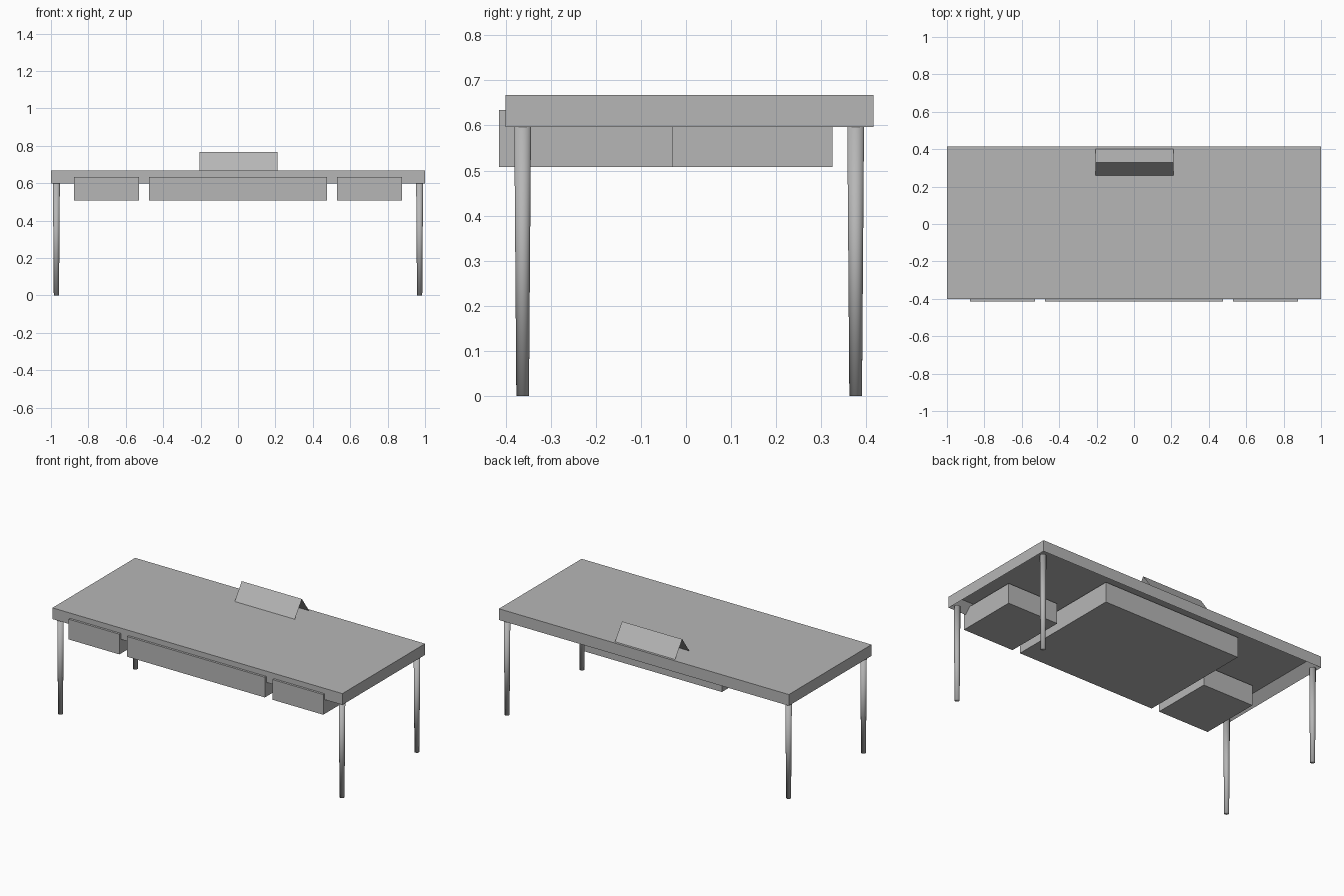
import bpy, bmesh
from mathutils import Vector

if "Cube" in bpy.data.objects:
    bpy.data.objects.remove(bpy.data.objects["Cube"])

# One mid grey for everything
grey = bpy.data.materials.new("mid_grey")
grey.diffuse_color = (0.47, 0.47, 0.47, 1)
grey.use_nodes = True
grey.node_tree.nodes["Principled BSDF"].inputs["Base Color"].default_value = grey.diffuse_color


def make_object(name, bm):
    mesh = bpy.data.meshes.new(name)
    bm.to_mesh(mesh)
    bm.free()
    mesh.materials.append(grey)
    obj = bpy.data.objects.new(name, mesh)
    bpy.context.collection.objects.link(obj)
    return obj


def box_bm(lo, hi):
    bm = bmesh.new()
    bmesh.ops.create_cube(bm, size=1)
    lo, hi = Vector(lo), Vector(hi)
    bmesh.ops.scale(bm, vec=hi - lo, verts=bm.verts)
    bmesh.ops.translate(bm, vec=(lo + hi) / 2, verts=bm.verts)
    return bm


# Table top: slab whose underside is recessed inside a rim
bm = box_bm((-1, -0.40, 0.597), (1, 0.415, 0.667))
bm.normal_update()
bottom = min(bm.faces, key=lambda f: f.calc_center_median().z)
bmesh.ops.inset_region(bm, faces=[bottom], thickness=0.05,
                       use_boundary=True, use_even_offset=True)
bmesh.ops.translate(bm, vec=(0, 0, 0.05), verts=bottom.verts)
make_object("table_top", bm)

# Tapered round legs, smooth-shaded right around the ends
for side, sx in (("left", -1), ("right", 1)):
    for end, y in (("front", -0.362), ("back", 0.376)):
        bpy.ops.mesh.primitive_cone_add(vertices=32, radius1=0.014, radius2=0.0185,
                                        depth=0.597, location=(sx * 0.971, y, 0.2985))
        leg = bpy.context.object
        leg.name = f"{end}_{side}_leg"
        leg.data.materials.append(grey)
        bpy.ops.object.shade_smooth()

# Drawers: body plus a front panel overlapping the rim
for name, x0, x1, back in (("left", -0.878, -0.528, -0.03),
                           ("middle", -0.475, 0.475, 0.325),
                           ("right", 0.528, 0.878, -0.03)):
    make_object(f"{name}_drawer_body", box_bm((x0, -0.402, 0.508), (x1, back, 0.634)))
    make_object(f"{name}_drawer_front", box_bm((x0, -0.414, 0.508), (x1, -0.40, 0.634)))

# Folded card standing on the top: two thin sheets meeting at a ridge
bm = bmesh.new()
rows = [[bm.verts.new((x, y, z)) for x in (-0.205, 0.21)]
        for y, z in ((0.26, 0.667), (0.33, 0.767), (0.40, 0.667))]
for a, b in zip(rows, rows[1:]):
    bm.faces.new((a[0], a[1], b[1], b[0]))
make_object("folded_card", bm)
